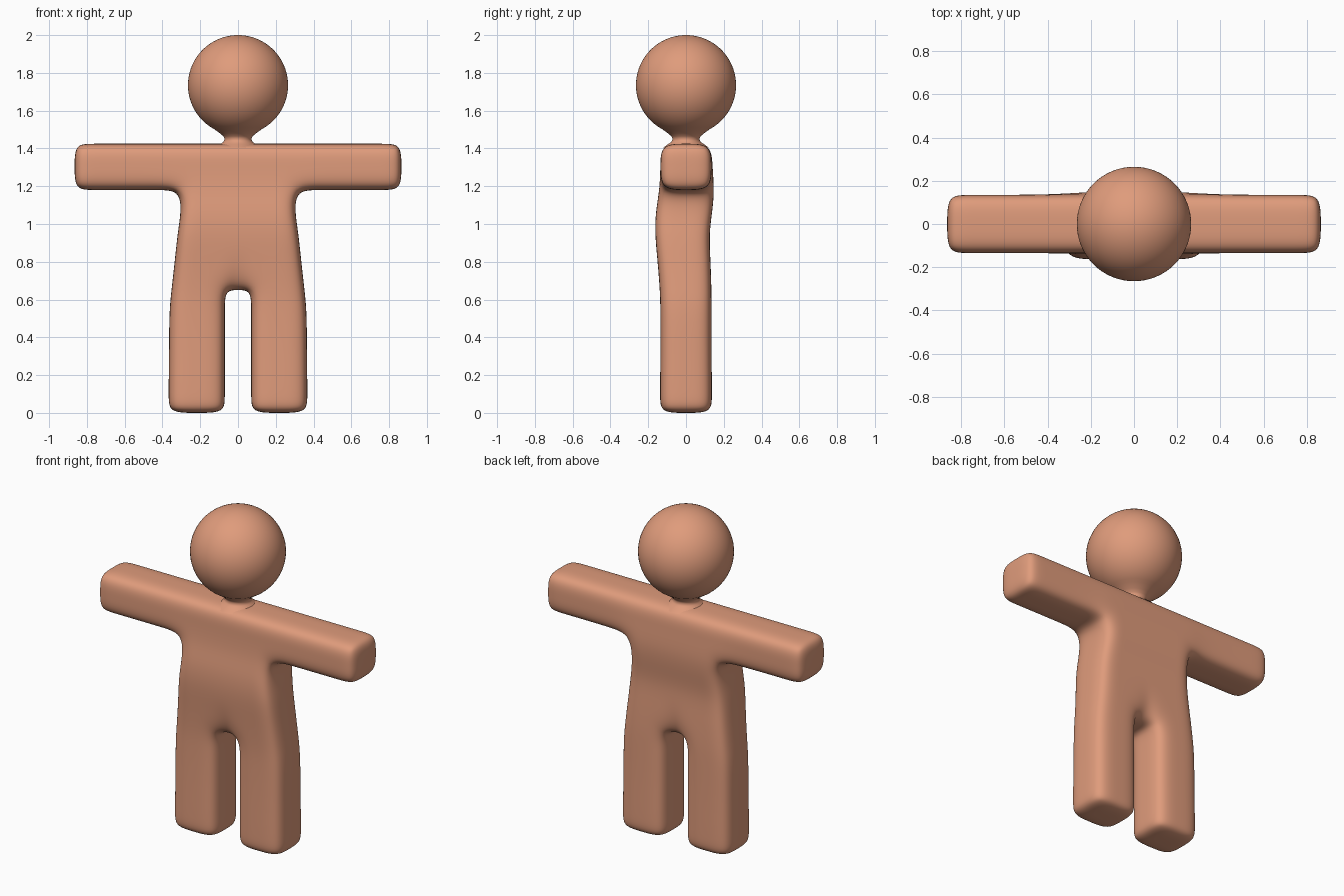
import bpy, bmesh, math

if "Cube" in bpy.data.objects:
    bpy.data.objects.remove(bpy.data.objects["Cube"])

skin = bpy.data.materials.new("terracotta_skin")
skin.diffuse_color = (0.74, 0.33, 0.20, 1)
skin.use_nodes = True
skin.node_tree.nodes["Principled BSDF"].inputs["Base Color"].default_value = skin.diffuse_color


def finish(name, bm):
    bmesh.ops.recalc_face_normals(bm, faces=bm.faces[:])
    mesh = bpy.data.meshes.new(name)
    bm.to_mesh(mesh)
    bm.free()
    mesh.materials.append(skin)
    mesh.polygons.foreach_set("use_smooth", [True] * len(mesh.polygons))
    obj = bpy.data.objects.new(name, mesh)
    bpy.context.collection.objects.link(obj)
    return obj


# Body cage rows: height, half width, front y, back y
ROWS = [(0.0, 0.365, -0.135, 0.135), (0.08, 0.368, -0.138, 0.138),
        (0.32, 0.365, -0.135, 0.135), (0.54, 0.364, -0.135, 0.135),
        (0.65, 0.352, -0.138, 0.135), (0.80, 0.335, -0.15, 0.13),
        (0.95, 0.32, -0.165, 0.122), (1.07, 0.30, -0.16, 0.14),
        (1.18, 0.31, -0.14, 0.15), (1.305, 0.31, -0.135, 0.14),
        (1.425, 0.31, -0.135, 0.135)]
ARM_X = {4: 0.43, 5: 0.77, 6: 0.865}
CROTCH, ARMPIT, TOP = 4, 8, 10

# Filled cells of the front silhouette: legs, torso, arms
cells = set()
for j in range(TOP):
    for i in range(6):
        leg = j < CROTCH and i in (1, 2)
        torso = j >= CROTCH and i < 3
        arm = j >= ARMPIT and i >= 3
        if leg or torso or arm:
            cells |= {(i, j), (-i - 1, j)}

bm = bmesh.new()
cache = {}


def vert(i, j, layer):
    key = (i, j, layer)
    if key not in cache:
        z, w, front, back = ROWS[j]
        a = abs(i)
        x = ARM_X[a] if a > 3 else (0, 0.07, (0.07 + w) / 2, w)[a]
        if a > 3:
            front, back = -0.135, 0.135
        if a == 0 and j == CROTCH:
            front, back = front * 0.75, back * 0.75
        y = (front, (front + back) / 2, back)[layer]
        cache[key] = bm.verts.new((math.copysign(x, i), y, z))
    return cache[key]


for i, j in sorted(cells):
    # Front and back faces
    for layer in (0, 2):
        bm.faces.new([vert(i, j, layer), vert(i + 1, j, layer),
                      vert(i + 1, j + 1, layer), vert(i, j + 1, layer)])
    # Side walls along the silhouette
    for other, p, q in (((i - 1, j), (i, j), (i, j + 1)),
                        ((i + 1, j), (i + 1, j), (i + 1, j + 1)),
                        ((i, j - 1), (i, j), (i + 1, j)),
                        ((i, j + 1), (i, j + 1), (i + 1, j + 1))):
        if other not in cells:
            for k in (0, 1):
                bm.faces.new([vert(*p, k), vert(*q, k),
                              vert(*q, k + 1), vert(*p, k + 1)])
body = finish("body", bm)
sub = body.modifiers.new("smooth", 'SUBSURF')
sub.levels = sub.render_levels = 3

# Head and flared neck turned from one profile
R, CZ = 0.265, 1.735
profile = [(0.12, 1.405), (0.095, 1.423), (0.077, 1.435), (0.07, 1.45),
           (0.078, 1.465), (0.095, 1.48)]
start = math.asin(0.125 / R)
for k in range(33):
    t = start + (math.pi - start) * k / 32
    profile.append((max(R * math.sin(t), 0), CZ - R * math.cos(t)))
bm = bmesh.new()
vs = [bm.verts.new((r, 0, z)) for r, z in profile]
es = [bm.edges.new(pair) for pair in zip(vs, vs[1:])]
bmesh.ops.spin(bm, geom=vs + es, cent=(0, 0, 0), axis=(0, 0, 1),
               angle=2 * math.pi, steps=64)
bmesh.ops.remove_doubles(bm, verts=bm.verts[:], dist=0.0005)
finish("head_and_neck", bm)
